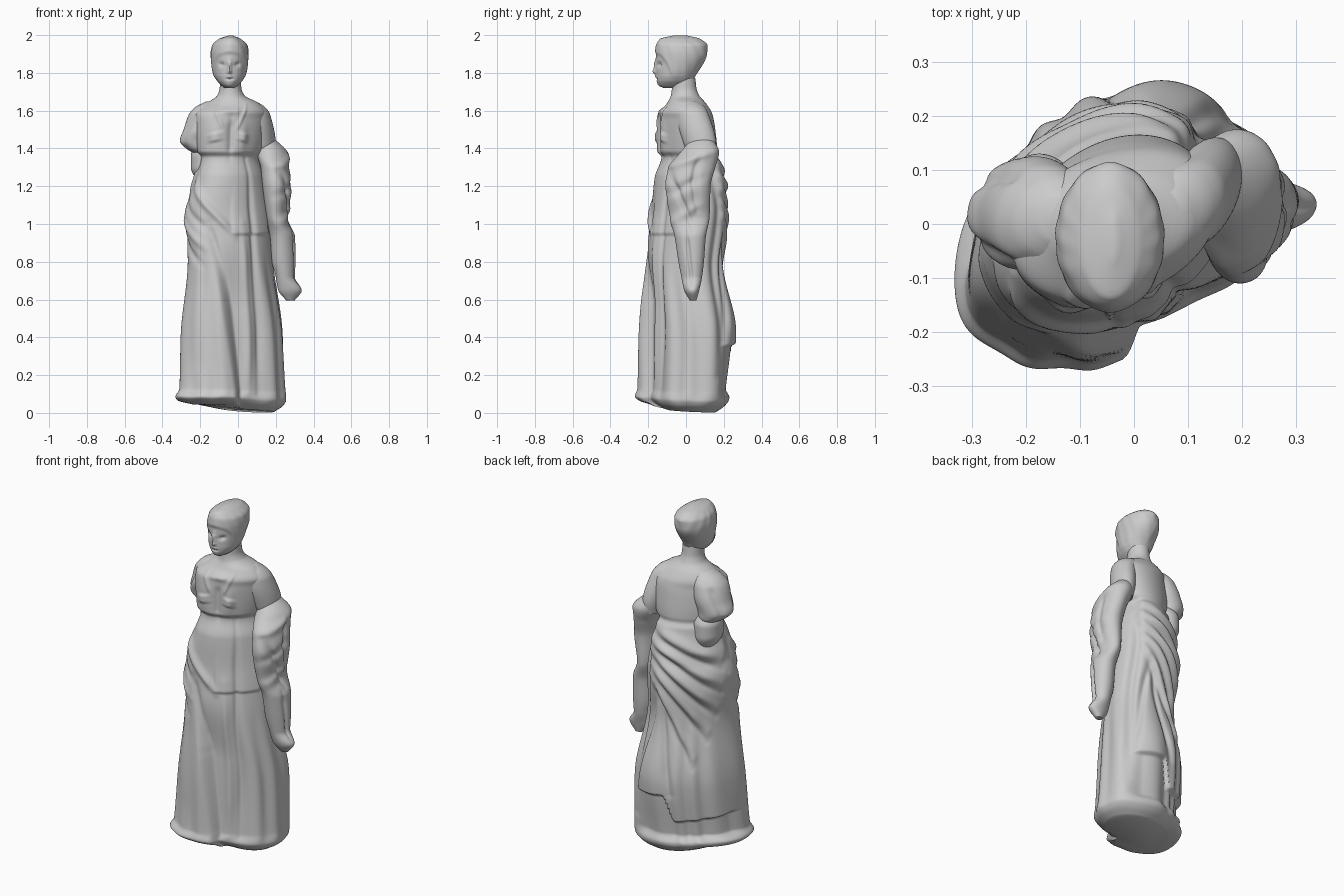
import bpy, bmesh, math


def section(rings, z):
    """Smoothly interpolate (z, left, right, front, back) rings at height z."""
    i = 0
    while i < len(rings) - 2 and z > rings[i + 1][0]:
        i += 1
    a, b = rings[i], rings[i + 1]
    p, q = rings[max(i - 1, 0)], rings[min(i + 2, len(rings) - 1)]
    h = b[0] - a[0]
    t = (z - a[0]) / h

    def tangent(s1, s2):
        return 0 if s1 * s2 <= 0 else 2 * s1 * s2 / (s1 + s2)
    out = []
    for k in range(1, 5):
        s = (b[k] - a[k]) / h
        m0 = tangent((a[k] - p[k]) / (a[0] - p[0]), s) if i else s
        m1 = tangent(s, (q[k] - b[k]) / (q[0] - b[0])) if q is not b else s
        out.append(a[k] + t * t * (3 - 2 * t) * (b[k] - a[k])
                   + h * t * (1 - t) * ((1 - t) * m0 - t * m1))
    return out


def turn(a, ref):
    return (a - ref + 180) % 360 - 180


def step(v, e0, e1):
    t = min(1, max(0, (v - e0) / (e1 - e0)))
    return t * t * (3 - 2 * t)


def creases(a, z, folds, scale):
    """Sum of soft ridges / grooves (angle0, z0, angle1, z1, width, depth)."""
    total = 0
    for a0, z0, a1, z1, w, d in folds:
        px, pz = turn(a, a0) * scale, z - z0
        sx, sz = (a1 - a0) * scale, z1 - z0
        t = (px * sx + pz * sz) / (sx * sx + sz * sz)
        c = min(1, max(0, t))
        r2 = ((px - c * sx) ** 2 + (pz - c * sz) ** 2) / (w * w)
        if r2 < 9:   # folds fade towards both ends
            total += d * math.exp(-r2) * (.35 + .65 * step(.5 - abs(c - .5), 0, .25))
    return total


def loft(name, rings, seg, rows, twist=0.0, relief=None, base=False):
    bm = bmesh.new()
    z0, z1 = rings[0][0], rings[-1][0]
    loops = []
    for j in range(rows + 1):
        z = z0 + (z1 - z0) * j / rows
        xl, xr, yf, yb = section(rings, z)
        cx, cy, rx, ry = (xl + xr) / 2, (yf + yb) / 2, (xr - xl) / 2, (yb - yf) / 2
        phi = twist * (1 - step(z, 1.55, 1.68))
        row = []
        for i in range(seg):
            t = 2 * math.pi * i / seg
            dx, dy = rx * math.cos(t), ry * math.sin(t + phi)
            d = relief(math.degrees(math.atan2(dy, dx)), z) if relief else 0
            f = 1 + d / math.hypot(dx, dy)
            x, y = cx + dx * f, cy + dy * f
            zz = z
            if base and z < 0.14:   # uneven underside
                zz += min(0.045, 0.5 * ((x - 0.1) ** 2 + (y - 0.08) ** 2)) * (1 - z / 0.14)
            row.append(bm.verts.new((x, y, zz)))
        loops.append(row)
    for lo, hi in zip(loops, loops[1:]):
        for i in range(seg):
            k = (i + 1) % seg
            bm.faces.new((lo[i], lo[k], hi[k], hi[i]))
    bm.faces.new(loops[0][::-1])
    bm.faces.new(loops[-1])
    mesh = bpy.data.meshes.new(name)
    bm.to_mesh(mesh)
    bm.free()
    obj = bpy.data.objects.new(name, mesh)
    bpy.context.collection.objects.link(obj)
    bpy.context.view_layer.objects.active = obj
    obj.select_set(True)
    bpy.ops.object.shade_smooth_by_angle(angle=math.radians(60))
    obj.select_set(False)


# Draped body: angles are -90 front, 0 right, 90 back, 180 left
BODY = [(0, -.24, .19, -.19, .16), (.03, -.32, .24, -.25, .205), (.06, -.335, .255, -.27, .225),
        (.12, -.315, .25, -.255, .23), (.43, -.3, .235, -.245, .26), (.8, -.265, .185, -.215, .195),
        (1.05, -.28, .17, -.185, .215), (1.25, -.22, .14, -.165, .18), (1.355, -.195, .11, -.13, .155),
        (1.385, -.215, .13, -.15, .165), (1.5, -.225, .15, -.15, .155), (1.58, -.225, .155, -.145, .14),
        (1.64, -.165, .11, -.1, .105), (1.68, -.11, .035, -.08, .07), (1.72, -.097, .018, -.075, .055),
        (1.77, -.095, .015, -.075, .05)]
# front grooves and ridges, the diagonal mantle edge, the side opening
folds = [(-118, 1, -97, .6, .026, -.016), (-48, 1.34, -40, .1, .026, -.014), (42, 1.25, 38, .2, .028, -.018),
         (-150, 1.22, -80, .94, .022, .017), (-128, .85, -125, .1, .03, -.012), (-66, 1, -60, .1, .03, .012),
         (62, .98, 44, .38, .022, -.016), (66, .95, 96, .38, .022, -.018)]
for i in range(3):      # rolls across the hip
    folds.append((-165 - 6 * i, 1.13 - .08 * i, -118 - 6 * i, .96 - .09 * i, .022, .01 * (-1) ** (i + 1)))
for i in range(5):      # mantle folds fanning out over the back
    a0, z0, a1, z1 = 52, 1.33 - .07 * i, 175 - 3 * i * i, 1.16 - .14 * i
    folds += [(a0, z0, a1, z1, .03, .016), (a0, z0 - .045, a1, z1 - .06, .022, -.012)]
for side in (-1, 1):    # bust and neckline
    folds += [(-90 + 28 * side, 1.49, -90 + 26 * side, 1.43, .05, .018),
              (-90 + 38 * side, 1.63, -90 + 12 * side, 1.5, .014, .007)]
folds += [(-90, 1.56, -90, 1.36, .03, -.014), (-114, 1.6, -66, 1.6, .014, .009)]


def body_relief(a, z):
    d = creases(a, z, folds, .0045)
    # mantle gathered under the bodice, back and left
    back = step(-abs(turn(a, 118)), -82, -62)
    d += .022 * back * step(z, 1.12, 1.22) * (1 - step(z, 1.33, 1.38))
    # mantle hem at the back, higher where the hanging panel ends
    hem = .22 + .16 * step(-turn(a, 92), -8, 8) + .0004 * turn(a, 120)
    d -= .026 * back * (1 - step(z, hem - .01, hem + .01)) * step(z, .07, .13)
    # front right of the skirt set back behind the forward leg
    off = turn(a, -80 - 36 * (z - .1))
    d -= .05 * step(off, -7, 7) * (1 - step(off, 15, 75)) * (1 - step(z, .55, .92))
    # tunic hem on the right front
    right = step(-abs(turn(a, -45)), -42, -34)
    d += .01 * right * step(z, .935, .955) * (1 - step(z, .95, 1.25))
    # soft ripples in the skirt
    r = math.radians(a)
    return d + .006 * math.sin(11 * r + 3 * z + 1.5 * math.sin(3 * r)) * (1 - step(z, .4, .95)) * step(z, 0, .1)


loft("draped_body", BODY, 200, 240, .3, body_relief, True)

# Head with face relief and swept-back hair
HEAD = [(1.72, -.07, -.02, -.12, 0), (1.735, -.09, 0, -.147, .025), (1.76, -.112, .024, -.156, .038),
        (1.79, -.126, .037, -.158, .05), (1.9, -.139, .05, -.158, .106), (1.94, -.132, .045, -.154, .108),
        (1.98, -.1, .013, -.137, .075), (1.999, -.045, -.03, -.06, 0)]
face = [(-90, 1.87, -90, 1.79, .011, .012), (-90, 1.815, -90, 1.795, .012, .008),
        (-102, 1.768, -78, 1.768, .006, -.006), (-98, 1.778, -82, 1.778, .007, .005)]
for side in (-1, 1):
    face.append((-90 + 30 * side, 1.845, -90 + 14 * side, 1.842, .013, -.01))


def head_relief(a, z):
    off = abs(turn(a, -90))
    line = 1.905 - .2 * min(1, off / 95) ** 2
    hair = step(z, line - .012, line + .015) * (1 - step(z, 1.95, 1.99)) * step(z, 1.74, 1.82)
    return creases(a, z, face, .0022) + hair * (.006 + .001 * math.sin(off * .2 + z * 50))


loft("head", HEAD, 96, 90, 0, head_relief)

# Short left sleeve and the gathered cloth beneath it
sleeve_folds = [(s * 120, 1.6, s * 150, 1.4, .02, -.012) for s in (-1, 1)]
loft("left_sleeve", [(1.375, -.235, -.16, -.03, .09), (1.4, -.275, -.13, -.06, .115),
                     (1.44, -.308, -.12, -.07, .12), (1.5, -.288, -.1, -.085, .125), (1.58, -.26, -.08, -.085, .11),
                     (1.62, -.225, -.07, -.065, .085), (1.648, -.17, -.1, -.03, .05)], 64, 40, .12,
     lambda a, z: creases(a, z, sleeve_folds, .0016))
loft("left_waist_cloth", [(1.22, -.21, -.12, -.02, .1), (1.3, -.25, -.1, -.05, .13),
                          (1.36, -.25, -.1, -.05, .13), (1.43, -.22, -.12, -.02, .09)], 48, 24)

# Right upper arm
loft("right_upper_arm", [(1.36, .1, .19, .02, .15), (1.42, .08, .2, -.01, .16), (1.58, .03, .17, -.05, .12),
                         (1.62, .01, .142, -.04, .1), (1.652, .02, .09, -.005, .06)], 56, 30, .2)

# Mantle hanging over the right forearm
DRAPE = [(.595, .255, .3, .02, .055), (.65, .213, .338, -.01, .07), (.72, .2, .302, -.025, .085),
         (.8, .18, .305, -.04, .095), (.93, .17, .302, -.06, .105), (1.04, .15, .262, -.085, .125),
         (1.2, .13, .287, -.11, .13), (1.3, .12, .272, -.09, .155), (1.38, .1, .258, -.03, .175),
         (1.475, .11, .165, .05, .12)]
drape_folds = [(-80, 1.28, 10, .98, .02, -.016), (10, 1.36, 35, 1.08, .02, -.014), (-20, .95, 0, .68, .02, -.014)]
for i in range(3):      # broad slanting folds
    drape_folds.append((-95, 1.3 - .15 * i, 45, 1.38 - .14 * i, .026, .012 * (-1) ** i))
loft("arm_drape", DRAPE, 80, 120, .15, lambda a, z: creases(a, z, drape_folds, .0017))
